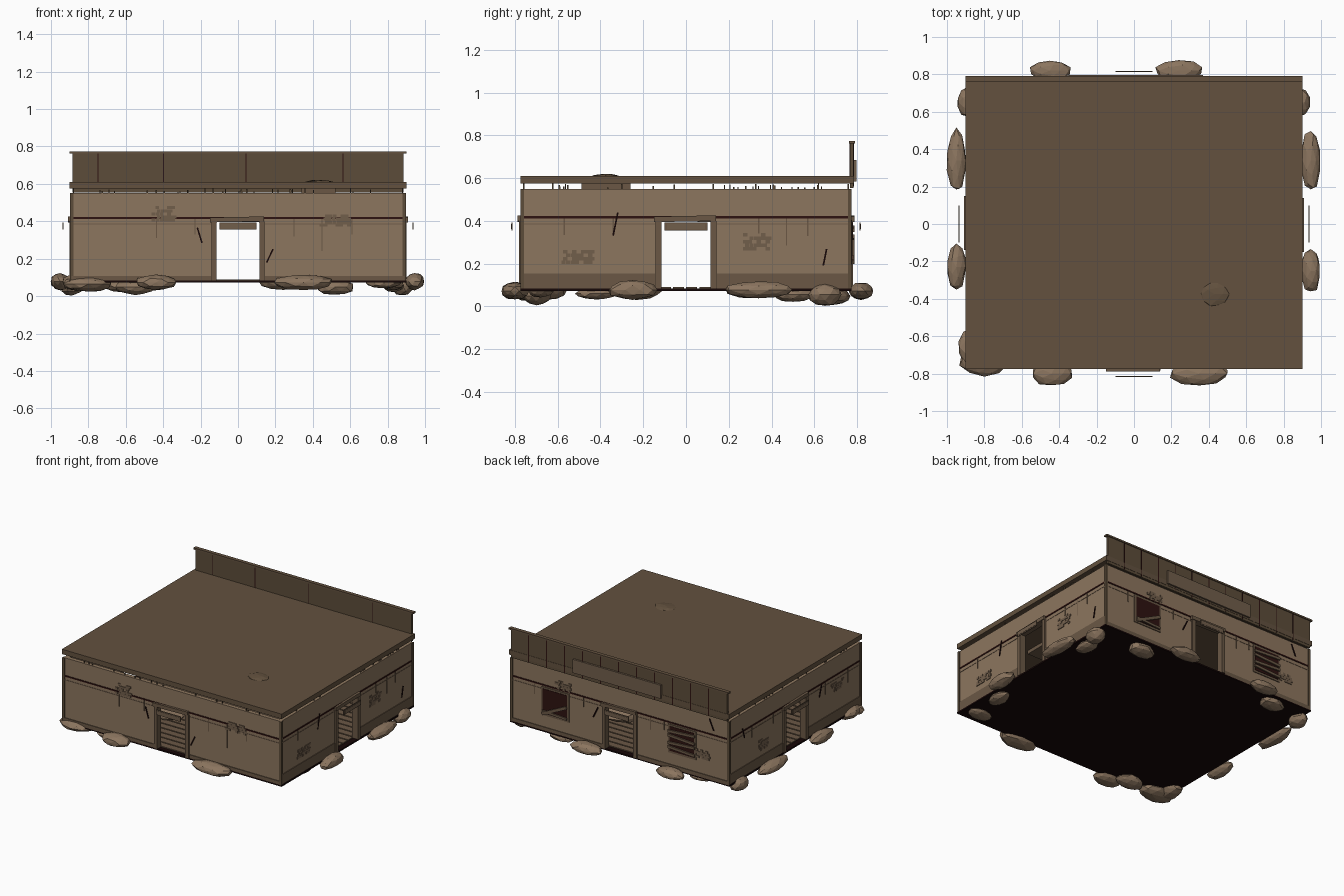
import bpy, bmesh, math, random
from mathutils import Matrix, Vector

random.seed(4)


def material(name, rgb):
    m = bpy.data.materials.new(name)
    m.diffuse_color = (*rgb, 1)
    return m


PLASTER = material("tan plaster", (0.265, 0.18, 0.112))
TRIM = material("brown trim", (0.145, 0.097, 0.06))
ROOF = material("roof brown", (0.125, 0.083, 0.049))
PANEL = material("parapet brown", (0.108, 0.073, 0.042))
DARK = material("near black", (0.008, 0.002, 0.002))
STRIPE = material("dark red brown", (0.027, 0.006, 0.005))
PATCH = material("exposed brick", (0.165, 0.112, 0.071))
ROCK = material("sandy rock", (0.26, 0.178, 0.114))


def boxes(name, mat, items, frame=Matrix()):
    """Mesh of boxes, each (x0, x1, y0, y1, z0, z1[, tilt in the wall plane])."""
    bm = bmesh.new()
    for it in items:
        x0, x1, y0, y1, z0, z1 = it[:6]
        tilt = it[6] if len(it) > 6 else 0
        c = Vector(((x0 + x1) / 2, (y0 + y1) / 2, (z0 + z1) / 2))
        m = (frame @ Matrix.Translation(c) @ Matrix.Rotation(tilt, 4, 'Y')
             @ Matrix.Diagonal((x1 - x0, y1 - y0, z1 - z0, 1)))
        bmesh.ops.create_cube(bm, size=1, matrix=m)
    finish(name, mat, bm)


def finish(name, mat, bm):
    me = bpy.data.meshes.new(name)
    bm.to_mesh(me)
    bm.free()
    me.materials.append(mat)
    bpy.context.collection.objects.link(bpy.data.objects.new(name, me))


def rock(name, x, y, rx, ry, z0, z1, mat=ROCK):
    bm = bmesh.new()
    bmesh.ops.create_icosphere(bm, subdivisions=2, radius=1)
    for v in bm.verts:
        k = random.uniform(0.88, 1.02)
        v.co = (x + v.co.x * rx * k, y + v.co.y * ry * k,
                (z0 + z1) / 2 + v.co.z * (z1 - z0) / 2 * k)
    finish(name, mat, bm)


# Base slab and plank floor
boxes("base_slab", DARK, [(-0.9, 0.9, -0.775, 0.775, 0.072, 0.083)])
boxes("floor_planks", TRIM, [(-0.86, 0.86, -0.74 + i * 0.0617, -0.688 + i * 0.0617, 0.083, 0.09)
                             for i in range(24)])

# Per wall: turn, half length, distance, plinth top, patches (u, z, columns, rows),
# cracks (u, z, length, tilt), streaks (u, z0)
WALLS = {
    "front": (0, 0.89, 0.77, 0.108, [(-0.4, 0.44, 6, 5), (0.52, 0.405, 8, 4)],
              [(-0.205, 0.325, 0.085, -0.3), (0.17, 0.215, 0.08, 0.45)],
              [(-0.435, 0.31), (-0.23, 0.33), (0.14, 0.34), (0.3, 0.32), (0.45, 0.24), (0.61, 0.33)]),
    "right": (1, 0.77, 0.89, 0.155, [(-0.51, 0.232, 7, 4), (0.33, 0.302, 6, 5)],
              [(-0.33, 0.385, 0.11, 0.2), (0.65, 0.23, 0.08, 0.2)],
              [(-0.57, 0.335), (-0.34, 0.34), (0.34, 0.34), (0.47, 0.285), (0.57, 0.33)]),
    "back": (2, 0.89, 0.77, 0.108, [(-0.47, 0.45, 6, 4), (0.67, 0.25, 6, 4)],
             [(-0.2, 0.33, 0.09, 0.45), (0.75, 0.49, 0.09, -0.4)],
             [(-0.7, 0.33), (-0.3, 0.34), (0.25, 0.32), (0.36, 0.35)]),
    "left": (3, 0.77, 0.89, 0.155, [(-0.37, 0.235, 5, 5), (0.49, 0.335, 7, 4)],
             [(0.3, 0.37, 0.09, 0.3), (-0.6, 0.4, 0.08, -0.3)],
             [(-0.5, 0.33), (-0.25, 0.34), (0.36, 0.32), (0.62, 0.31)]),
}
for side, (turn, half, dist, plinth, patches, cracks, streaks) in WALLS.items():
    frame = Matrix.Rotation(turn * math.pi / 2, 4, 'Z')
    out = -dist
    end = half if turn % 2 == 0 else half - 0.03
    # Wall with doorway
    boxes(side + "_wall", PLASTER, [
        (-end, -0.12, out, out + 0.03, 0.08, 0.55),
        (0.12, end, out, out + 0.03, 0.08, 0.55),
        (-0.12, 0.12, out, out + 0.03, 0.4, 0.55)], frame)
    # Plinth, door frame, rail under the stripe
    boxes(side + "_plinth", TRIM, [(-half, -0.145, out - 0.005, out + 0.01, 0.08, plinth),
                                   (0.145, half, out - 0.005, out + 0.01, 0.08, plinth)], frame)
    boxes(side + "_door_frame", TRIM, [
        (-0.142, -0.115, out - 0.012, out + 0.035, 0.083, 0.4),
        (0.115, 0.142, out - 0.012, out + 0.035, 0.083, 0.4),
        (-0.15, 0.14, out - 0.018, out + 0.035, 0.397, 0.423, -0.02)], frame)
    boxes(side + "_rail", PATCH, [(-half, -0.145, out - 0.002, out + 0.001, 0.384, 0.389),
                                  (0.145, half, out - 0.002, out + 0.001, 0.384, 0.389)], frame)
    boxes(side + "_stripe", STRIPE, [(-half, half, out - 0.004, out + 0.002, 0.412, 0.422)], frame)
    # Floating door plaque with a lighter plate
    boxes(side + "_door_plaque", TRIM, [(-0.1, 0.1, out - 0.047, out - 0.042, 0.355, 0.393)], frame)
    boxes(side + "_plaque_plate", PATCH, [(-0.09, 0.09, out - 0.049, out - 0.047, 0.362, 0.386)], frame)
    # Ragged patches of exposed brick
    bricks = []
    for u, z, nu, nz in patches:
        for r in range(nz):
            for c in range(nu):
                edge = r in (0, nz - 1) or c in (0, nu - 1)
                if random.random() < (0.6 if edge else 0.92):
                    x0 = u + (c - nu / 2) * 0.021 + (r % 2) * 0.008
                    z0 = z + (r - nz / 2) * 0.0165
                    bricks.append((x0, x0 + 0.0205, out - 0.005, out + 0.002, z0, z0 + 0.016))
    boxes(side + "_brick_patches", PATCH, bricks, frame)
    # Cracks and water streaks
    boxes(side + "_cracks", DARK, [(u - 0.004, u + 0.004, out - 0.005, out + 0.002,
                                    z - n / 2, z + n / 2, t) for u, z, n, t in cracks], frame)
    boxes(side + "_streaks", TRIM, [(u - 0.003, u + 0.003, out - 0.003, out + 0.002, z, 0.412)
                                    for u, z in streaks], frame)
    # Broken bars on top of the wall
    stubs = []
    for i in range(16):
        u = random.uniform(-half, half) * 0.85
        stubs.append((u, u + 0.006, out + 0.008, out + 0.014, 0.54, random.uniform(0.557, 0.575)))
    boxes(side + "_bar_stubs", PANEL, stubs, frame)

# Corner posts
boxes("corner_posts", PANEL, [(sx * 0.888 - 0.009, sx * 0.888 + 0.009,
                               sy * 0.766 - 0.009, sy * 0.766 + 0.009, 0.08, 0.55)
                              for sx in (-1, 1) for sy in (-1, 1)])

# Boarded windows on the back wall
back = Matrix.Rotation(math.pi, 4, 'Z')
boxes("window_frames", TRIM, [(u - 0.115, u + 0.115, -0.776, -0.769, 0.195, 0.405)
                              for u in (-0.53, 0.51)], back)
boxes("window_openings", STRIPE, [(u - 0.1, u + 0.1, -0.779, -0.775, 0.21, 0.392)
                                  for u in (-0.53, 0.51)], back)
boxes("window_boards", TRIM,
      [(0.4, 0.62, -0.789, -0.779, 0.225 + i * 0.043, 0.244 + i * 0.043, 0.06 * (-1) ** i)
       for i in range(4)]
      + [(-0.64, -0.42, -0.789, -0.779, 0.245, 0.267, -0.45),
         (-0.63, -0.43, -0.787, -0.778, 0.215, 0.232, 0.05)], back)

# Roof slab with a bulge
boxes("roof_slab", ROOF, [(-0.9, 0.9, -0.775, 0.785, 0.574, 0.61)])
rock("roof_bulge", 0.43, -0.375, 0.085, 0.075, 0.585, 0.622, ROOF)
boxes("roof_support", TRIM, [(0.34, 0.52, -0.49, -0.26, 0.548, 0.574)])

# Back parapet with cap, seams and blank sign board
boxes("parapet", PANEL, [(-0.885, 0.885, 0.768, 0.783, 0.555, 0.765)])
boxes("parapet_cap", ROOF, [(-0.9, 0.9, 0.762, 0.79, 0.762, 0.774)])
boxes("parapet_seams", STRIPE,
      [(-0.885 + i * 0.1475, -0.88 + i * 0.1475, 0.782, 0.786, 0.56, 0.762) for i in range(1, 12)]
      + [(x, x + 0.005, 0.766, 0.769, 0.61, 0.762) for x in (-0.75, -0.4, 0.04, 0.56)])
boxes("sign_board", PATCH, [(-0.35, 0.37, 0.783, 0.797, 0.585, 0.685)])

# Rocks around the base: x, y, radius x, radius y, bottom, top
ROCKS = [
    (-0.44, -0.80, 0.115, 0.07, 0.03, 0.115), (0.35, -0.80, 0.165, 0.07, 0.03, 0.115),
    (-0.80, -0.73, 0.14, 0.085, 0.02, 0.11), (-0.87, -0.66, 0.075, 0.11, 0.03, 0.12),
    (-0.95, 0.34, 0.055, 0.175, 0.035, 0.12), (-0.95, -0.23, 0.055, 0.125, 0.03, 0.125),
    (-0.89, 0.65, 0.06, 0.085, 0.0, 0.1), (0.945, 0.34, 0.055, 0.17, 0.035, 0.12),
    (0.945, -0.25, 0.055, 0.125, 0.03, 0.125), (0.88, 0.65, 0.065, 0.08, 0.0, 0.11),
    (-0.45, 0.82, 0.115, 0.06, 0.03, 0.11), (0.24, 0.82, 0.135, 0.06, 0.03, 0.115),
    (-0.55, -0.7, 0.11, 0.07, 0.005, 0.09), (0.52, 0.7, 0.11, 0.07, 0.005, 0.09),
    (-0.62, 0.7, 0.1, 0.065, 0.02, 0.09), (0.78, -0.68, 0.1, 0.06, 0.04, 0.1),
    (0.83, -0.42, 0.06, 0.1, 0.03, 0.09), (0.83, 0.5, 0.06, 0.1, 0.02, 0.09),
]
for i, r in enumerate(ROCKS):
    rock("base_rock_%d" % i, *r)

# Rubble heap inside
rock("inner_rubble", 0.31, 0.31, 0.17, 0.16, 0.082, 0.19)
rock("inner_rubble_small", -0.35, -0.32, 0.14, 0.12, 0.082, 0.16)
